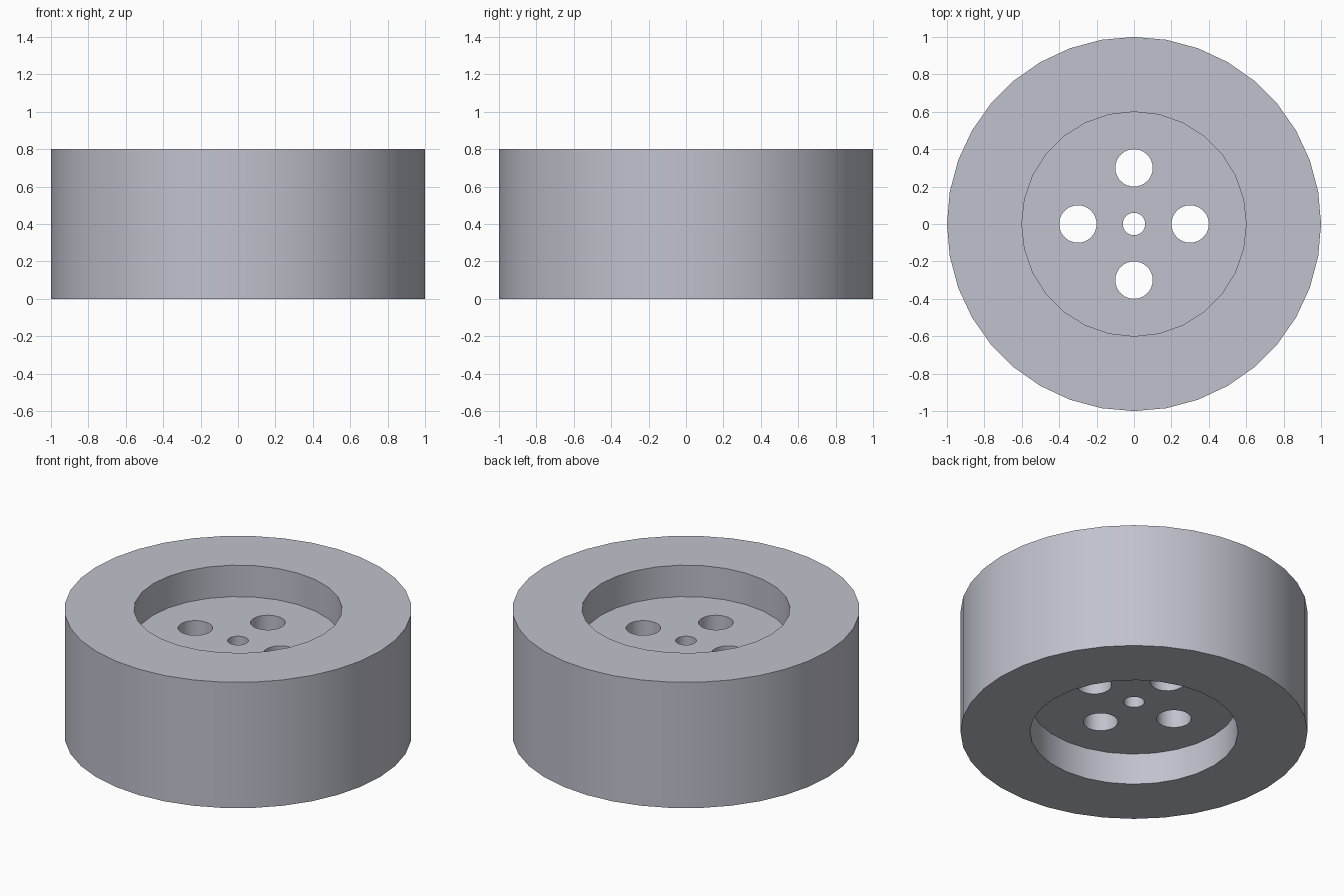
import bpy
from math import cos, sin, pi, radians

cube = bpy.data.objects.get("Cube")
if cube:
    bpy.data.objects.remove(cube, do_unlink=True)

# Single grey metal colour
grey = bpy.data.materials.new("grey_metal")
grey.use_nodes = True
colour = (0.53, 0.54, 0.61, 1)
grey.diffuse_color = colour
grey.node_tree.nodes["Principled BSDF"].inputs["Base Color"].default_value = colour


def cylinder(name, radius, bottom, top, sides, x=0, y=0):
    bpy.ops.mesh.primitive_cylinder_add(vertices=sides, radius=radius, depth=top - bottom,
                                        location=(x, y, (bottom + top) / 2))
    obj = bpy.context.object
    obj.name = name
    obj.data.materials.append(grey)
    return obj


# Wheel body
wheel = cylinder("wheel", 1, 0, 0.8, 36)

# Recesses on both faces, leaving a central web
cutters = [cylinder("top_recess", 0.6, 0.6, 1, 28),
           cylinder("bottom_recess", 0.6, -0.2, 0.2, 28)]

# Axle hole and four round holes through the web
cutters.append(cylinder("axle_hole", 0.06, 0.1, 0.7, 32))
for i in range(4):
    a = i * pi / 2
    cutters.append(cylinder("web_hole", 0.1, 0.1, 0.7, 32, 0.3 * cos(a), 0.3 * sin(a)))

# Cut, then discard the cutters
bpy.context.view_layer.objects.active = wheel
for cutter in cutters:
    cut = wheel.modifiers.new(cutter.name, "BOOLEAN")
    cut.operation = "DIFFERENCE"
    cut.solver = "EXACT"
    cut.object = cutter
    bpy.ops.object.modifier_apply(modifier=cut.name)
    bpy.data.objects.remove(cutter, do_unlink=True)

# Smooth walls with crisp rims
bpy.ops.object.select_all(action="DESELECT")
wheel.select_set(True)
bpy.ops.object.shade_smooth_by_angle(angle=radians(30))
